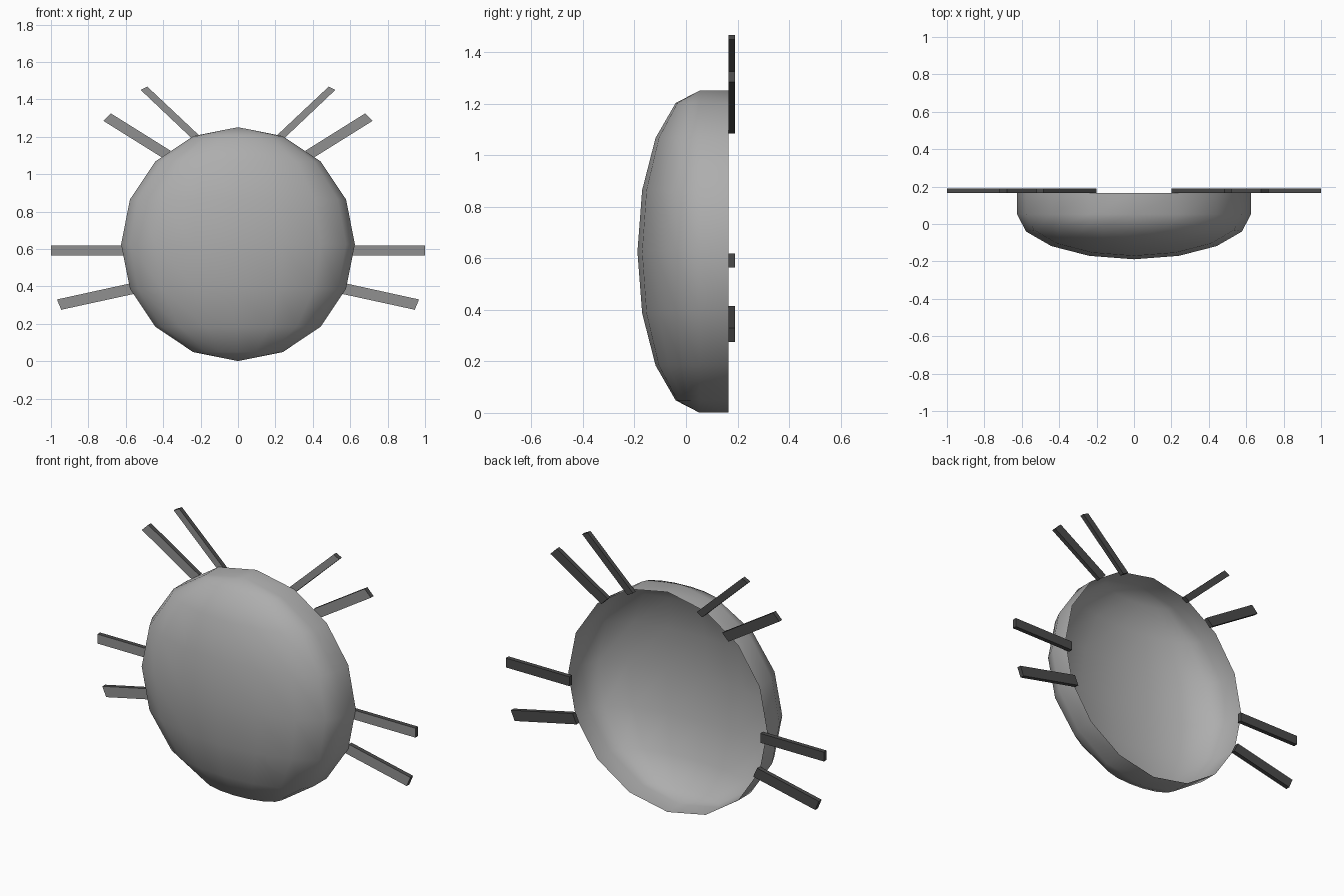
import bpy, bmesh
from mathutils import Matrix

if "Cube" in bpy.data.objects:
    bpy.data.objects.remove(bpy.data.objects["Cube"])


def grey(name, value):
    mat = bpy.data.materials.new(name)
    mat.diffuse_color = (value, value, value, 1)
    mat.use_nodes = True
    mat.node_tree.nodes["Principled BSDF"].inputs["Base Color"].default_value = mat.diffuse_color
    return mat


shell_grey = grey("shell_grey", 0.42)
leg_dark = grey("leg_dark", 0.07)
leg_front = grey("leg_front", 0.28)


def make_object(name, bm, *mats):
    mesh = bpy.data.meshes.new(name)
    for mat in mats:
        mesh.materials.append(mat)
    bmesh.ops.recalc_face_normals(bm, faces=bm.faces)
    bm.to_mesh(mesh)
    bm.free()
    obj = bpy.data.objects.new(name, mesh)
    bpy.context.collection.objects.link(obj)
    return obj


# Domed shell: front half of a squashed sphere, open at the back, with a straight rim
bm = bmesh.new()
bmesh.ops.create_uvsphere(bm, u_segments=16, v_segments=8, radius=0.625)
bmesh.ops.delete(bm, geom=[v for v in bm.verts if v.co.y > 0.001], context='VERTS')
bmesh.ops.transform(bm, verts=bm.verts,
                    matrix=Matrix.Translation((0, 0.052, 0.626)) @ Matrix.Diagonal((1, 0.385, 1, 1)))
rim = [e for e in bm.edges if e.is_boundary]
ext = bmesh.ops.extrude_edge_only(bm, edges=rim)
for v in ext['geom']:
    if isinstance(v, bmesh.types.BMVert):
        v.co.y = 0.165
shell = make_object("shell", bm, shell_grey)
for p in shell.data.polygons:
    p.use_smooth = True

# Flat legs: (x, z) outlines on the right side, mirrored to the left
outlines = {
    "side_leg": [(0.60, 0.565), (1.0, 0.565), (1.0, 0.618), (0.60, 0.618)],
    "lower_leg": [(0.555, 0.36), (0.945, 0.275), (0.968, 0.33), (0.58, 0.415)],
    "shoulder_leg": [(0.40, 1.085), (0.72, 1.285), (0.68, 1.325), (0.36, 1.125)],
    "top_leg": [(0.235, 1.18), (0.52, 1.45), (0.485, 1.468), (0.20, 1.20)],
}
for name, outline in outlines.items():
    bm = bmesh.new()
    face = bm.faces.new([bm.verts.new((x, 0.165, z)) for x, z in outline])
    ext = bmesh.ops.extrude_face_region(bm, geom=[face], use_keep_orig=True)
    for v in ext['geom']:
        if isinstance(v, bmesh.types.BMVert):
            v.co.y = 0.19
    # The front face is lighter than the rest of the leg
    for f in bm.faces:
        f.material_index = 1 if f.calc_center_median().y < 0.17 else 0
    leg = make_object(name, bm, leg_dark, leg_front)
    mirror = leg.modifiers.new("Mirror", 'MIRROR')
    mirror.use_mirror_merge = False
